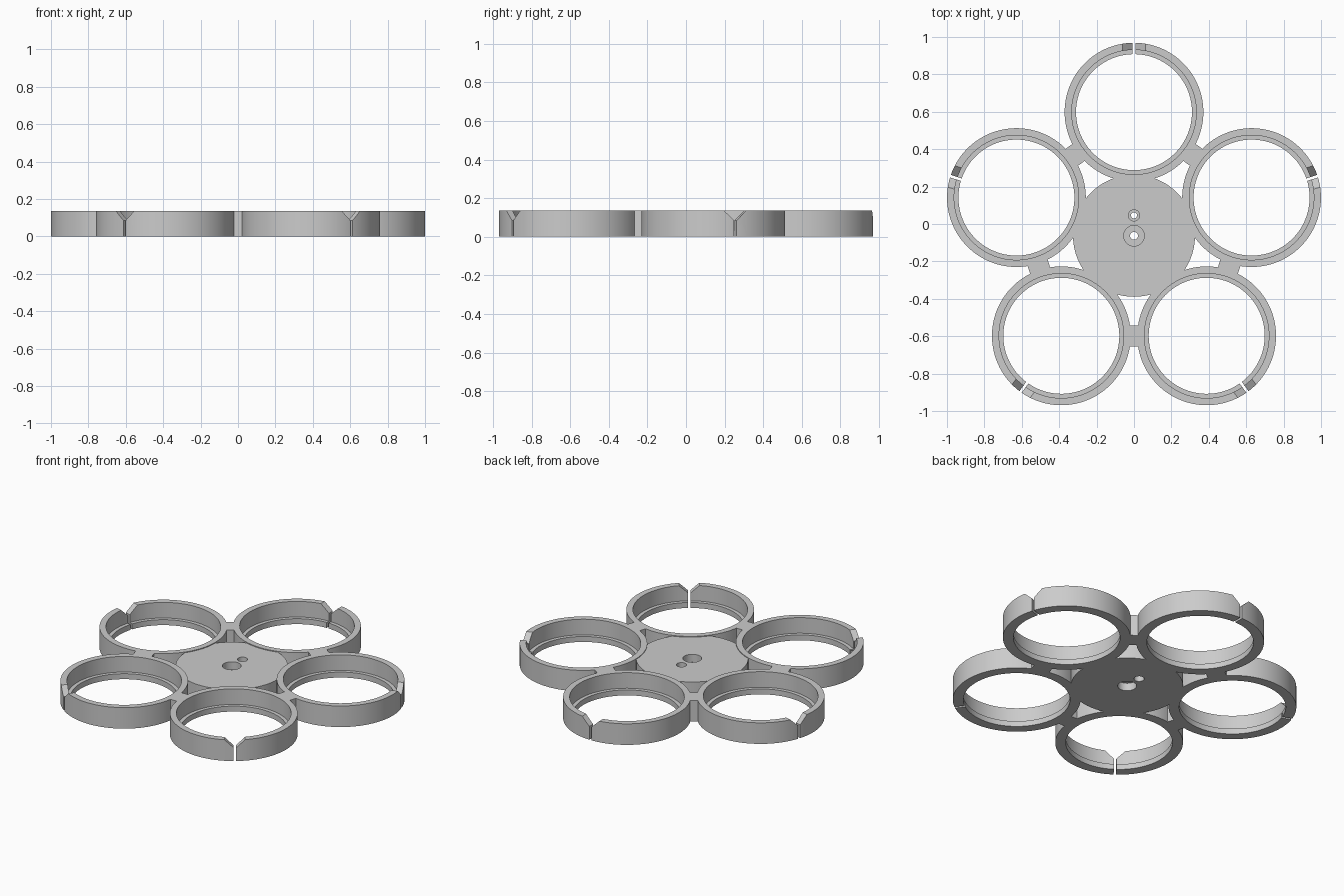
import bpy, bmesh, math
from mathutils import Vector, Matrix

cube = bpy.data.objects.get("Cube")
if cube:
    bpy.data.objects.remove(cube, do_unlink=True)

HEIGHT = 0.135
CENTRE = Vector((0, -0.063, 0))
RING_DISTANCE = 0.661
RING_RADIUS = 0.371
COUNT = 5
STEP = math.tau / COUNT

grey = bpy.data.materials.new("plain_grey")
grey.use_nodes = True
colour = (0.6, 0.6, 0.6, 1)
grey.diffuse_color = colour
grey.node_tree.nodes["Principled BSDF"].inputs["Base Color"].default_value = colour


def finish(name, bm):
    bmesh.ops.recalc_face_normals(bm, faces=bm.faces)
    mesh = bpy.data.meshes.new(name)
    bm.to_mesh(mesh)
    bm.free()
    mesh.materials.append(grey)
    obj = bpy.data.objects.new(name, mesh)
    bpy.context.collection.objects.link(obj)
    return obj


def cylinder(name, radius, bottom, top, place=(0, 0), sides=96):
    bm = bmesh.new()
    spot = Matrix.Translation((place[0], place[1], (bottom + top) / 2))
    bmesh.ops.create_cone(bm, cap_ends=True, segments=sides, radius1=radius,
                          radius2=radius, depth=top - bottom, matrix=spot)
    return finish(name, bm)


def lathe(name, profile, sides=128):
    bm = bmesh.new()
    loops = []
    for i in range(sides):
        a = math.tau * (i + 0.5) / sides
        loops.append([bm.verts.new((r * math.cos(a), r * math.sin(a), z))
                      for r, z in profile])
    n = len(profile)
    for i in range(sides):
        here, there = loops[i], loops[(i + 1) % sides]
        for k in range(n):
            m = (k + 1) % n
            bm.faces.new((here[k], there[k], there[m], here[m]))
    return finish(name, bm)


def prism(name, outline, y0, y1):
    bm = bmesh.new()
    face = bm.faces.new([bm.verts.new((x, y0, z)) for x, z in outline])
    ext = bmesh.ops.extrude_face_region(bm, geom=[face])
    moved = [v for v in ext["geom"] if isinstance(v, bmesh.types.BMVert)]
    bmesh.ops.translate(bm, verts=moved, vec=(0, y1 - y0, 0))
    return finish(name, bm)


def activate(obj):
    bpy.ops.object.select_all(action="DESELECT")
    obj.select_set(True)
    bpy.context.view_layer.objects.active = obj


def cut(obj, cutter):
    cutter.hide_render = True
    mod = obj.modifiers.new("cut", "BOOLEAN")
    mod.operation = "DIFFERENCE"
    mod.solver = "EXACT"
    mod.object = cutter
    activate(obj)
    bpy.ops.object.modifier_apply(modifier=mod.name)
    bpy.data.objects.remove(cutter, do_unlink=True)


def smooth(obj):
    activate(obj)
    bpy.ops.object.shade_smooth_by_angle(angle=math.radians(30))


def outward(angle, distance):
    return Vector((-math.sin(angle), math.cos(angle), 0)) * distance


# Holder ring with an inner ledge and a split that flares into a V at the top
ring = lathe("holder_ring_1", [(0.31, 0), (RING_RADIUS, 0), (RING_RADIUS, HEIGHT),
                               (0.333, HEIGHT), (0.333, 0.035), (0.31, 0.035)])
half = [(0.007, -0.05), (0.007, 0.085), (0.073, 0.147)]
outline = half + [(-x, z) for x, z in reversed(half)]
cut(ring, prism("split_cutter", outline, 0.2, 0.5))
smooth(ring)

# Five rings in a circle, each split facing outward
for i in range(COUNT):
    obj = ring
    if i:
        obj = bpy.data.objects.new(f"holder_ring_{i + 1}", ring.data)
        bpy.context.collection.objects.link(obj)
    obj.location = CENTRE + outward(i * STEP, RING_DISTANCE)
    obj.rotation_euler.z = i * STEP

# Central hub, scalloped where the rings sit
hub = cylinder("hub", 0.326, 0, 0.13, sides=128)
for i in range(COUNT):
    p = outward(i * STEP, RING_DISTANCE)
    cut(hub, cylinder("ring_cutter", 0.36, -0.1, 0.3, (p.x, p.y)))

# Two screw holes, recessed from both faces
for y, bore, recess in ((0, 0.021, 0.055), (0.109, 0.016, 0.03)):
    cut(hub, cylinder("bore_cutter", bore, -0.1, 0.3, (0, y), 48))
    cut(hub, cylinder("upper_recess_cutter", recess, 0.08, 0.3, (0, y), 48))
    cut(hub, cylinder("lower_recess_cutter", recess, -0.1, 0.05, (0, y), 48))
hub.location = CENTRE
smooth(hub)

# Short bridges joining neighbouring rings
for i in range(COUNT):
    angle = (i + 0.5) * STEP
    bm = bmesh.new()
    bmesh.ops.create_cube(bm, size=1, matrix=Matrix.Diagonal((0.06, 0.112, HEIGHT, 1)))
    bridge = finish(f"bridge_{i + 1}", bm)
    spot = outward(angle, RING_DISTANCE * math.cos(STEP / 2))
    bridge.location = CENTRE + spot + Vector((0, 0, HEIGHT / 2))
    bridge.rotation_euler.z = angle
